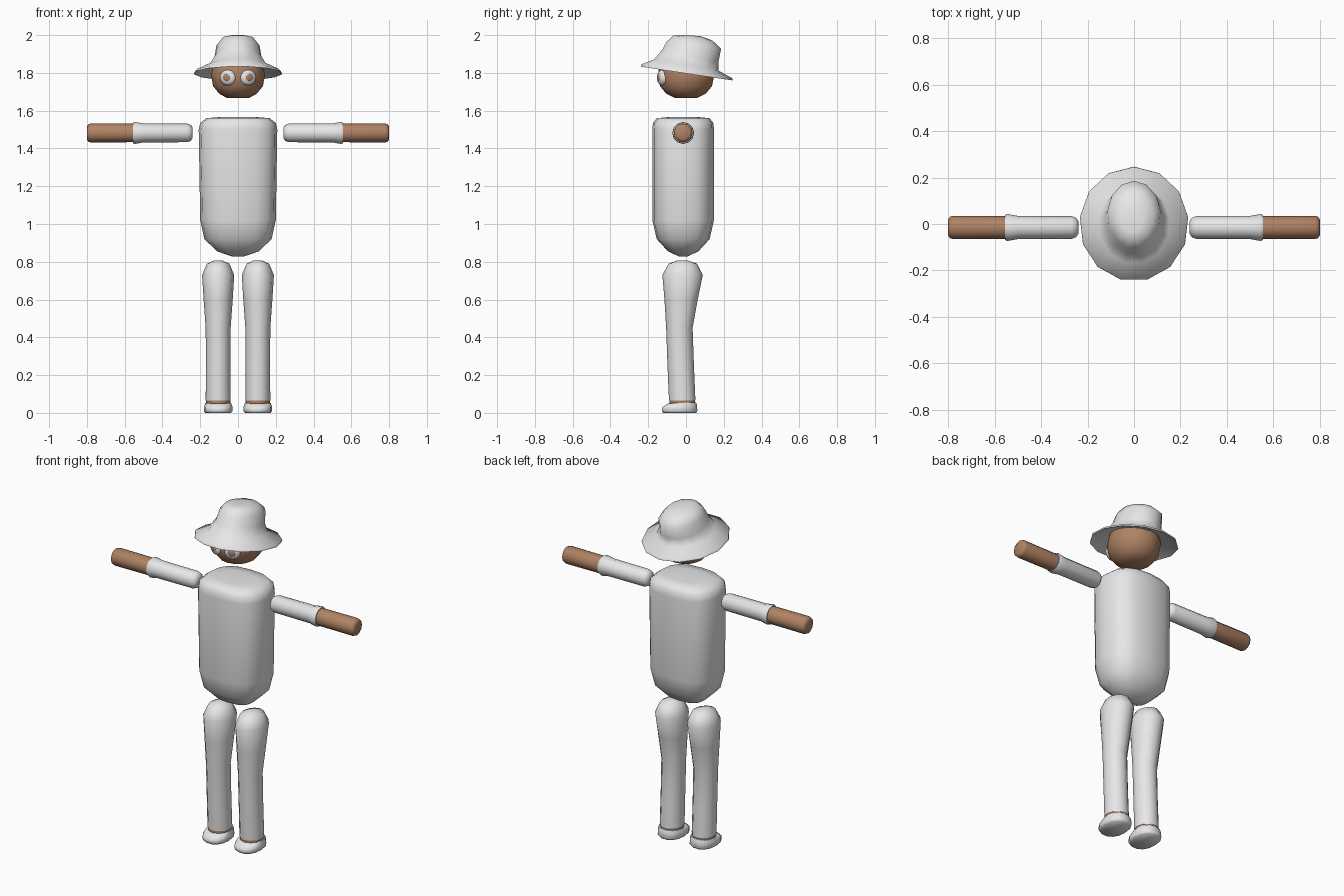
import bpy, bmesh, math
from mathutils import Vector

if "Cube" in bpy.data.objects:
    bpy.data.objects.remove(bpy.data.objects["Cube"])


def material(name, rgb):
    m = bpy.data.materials.new(name)
    m.diffuse_color = (*rgb, 1)
    m.use_nodes = True
    m.node_tree.nodes["Principled BSDF"].inputs["Base Color"].default_value = m.diffuse_color
    return m


WHITE = material("white_cloth", (0.8, 0.8, 0.8))
SKIN = material("brown_skin", (0.43, 0.225, 0.127))


def loft(name, rings, mat, n=12, power=2.0, start=0.0, along="z", angle=60):
    """Skin rings of (cx, cy, cz, rx, ry, tilt); tilt lowers the ring towards +y.
    With along="x" the rings run outwards on x: (x, y, z, radius_y, radius_z, 0)."""
    bm = bmesh.new()
    loops = []
    for cx, cy, cz, rx, ry, tilt in rings:
        loop = []
        for i in range(n):
            a = start + 2 * math.pi * i / n
            c, s = math.cos(a), math.sin(a)
            u = math.copysign(abs(c) ** (2 / power), c) * rx
            v = math.copysign(abs(s) ** (2 / power), s) * ry
            if along == "z":
                p = Vector((cx + u, cy + v, cz - tilt * v))
            else:
                p = Vector((cx, cy + u, cz + v))
            loop.append(bm.verts.new(p))
        loops.append(loop)
    for a, b in zip(loops, loops[1:]):
        for i in range(n):
            j = (i + 1) % n
            bm.faces.new((a[i], a[j], b[j], b[i]))
    bm.faces.new(loops[0][::-1])
    bm.faces.new(loops[-1])
    bmesh.ops.recalc_face_normals(bm, faces=bm.faces)
    mesh = bpy.data.meshes.new(name)
    bm.to_mesh(mesh)
    bm.free()
    ob = bpy.data.objects.new(name, mesh)
    bpy.context.collection.objects.link(ob)
    mesh.materials.append(mat)
    bpy.ops.object.select_all(action="DESELECT")
    ob.select_set(True)
    bpy.context.view_layer.objects.active = ob
    bpy.ops.object.shade_smooth_by_angle(angle=math.radians(angle))
    return ob


# Torso: rounded box with a tapered bottom
loft("torso", [(0, -0.015, z, rx, ry, 0) for z, rx, ry in (
    (0.828, 0.03, 0.022), (0.855, 0.11, 0.08), (0.92, 0.178, 0.14),
    (1.02, 0.2, 0.163), (1.5, 0.208, 0.163), (1.535, 0.2, 0.16),
    (1.56, 0.168, 0.14), (1.566, 0.1, 0.08))], WHITE, n=16, power=2.7)

# Head
loft("head", [(0, 0, z, rx, ry, 0) for z, rx, ry in (
    (1.668, 0.06, 0.06), (1.69, 0.1, 0.105), (1.73, 0.132, 0.138),
    (1.79, 0.143, 0.15), (1.85, 0.13, 0.138), (1.9, 0.09, 0.1))], SKIN, n=16)

# Hat: underside, brim edge and leaning crown
loft("hat", [(0, cy, z, rx, ry, t) for cy, z, rx, ry, t in (
    (0, 1.835, 0.135, 0.14, 0.15), (0, 1.797, 0.235, 0.247, 0.15),
    (0, 1.808, 0.232, 0.245, 0.15), (0, 1.843, 0.155, 0.172, 0.18),
    (0.02, 1.89, 0.125, 0.152, 0.2), (0.04, 1.947, 0.115, 0.146, 0.13),
    (0.035, 1.985, 0.085, 0.105, 0.13), (0.02, 1.998, 0.04, 0.055, 0.05))],
    WHITE, n=13, start=math.pi / 2)


# Eyes: domed discs pressed into the face
def dome(name, centre, r, depth, mat, yaw):
    ob = loft(name, [(0, 0, depth * h, r * k, r * k * 0.95, 0)
                     for h, k in ((-1.5, 1), (0, 1), (0.6, 0.8), (1, 0.4))], mat, n=12)
    ob.rotation_euler = (math.pi / 2, 0, yaw)
    ob.location = centre


for side, tag in ((-1, "right"), (1, "left")):
    yaw = side * 0.35
    out = Vector((math.sin(yaw), -math.cos(yaw), 0))
    eye = Vector((side * 0.055, -0.132, 1.775))
    dome(tag + "_eye", eye, 0.044, 0.016, WHITE, yaw)
    dome(tag + "_pupil", eye + out * 0.015, 0.02, 0.004, SKIN, yaw)

    # Arms: sleeve with flared cuff, then bare forearm
    loft(tag + "_sleeve", [(side * x, -0.015, 1.482, r, r, 0) for x, r in (
        (0.24, 0.027), (0.25, 0.042), (0.268, 0.049), (0.5, 0.05),
        (0.545, 0.058), (0.556, 0.054), (0.556, 0.046))], WHITE, along="x")
    loft(tag + "_forearm", [(side * x, -0.015, 1.482, r, r, 0) for x, r in (
        (0.54, 0.049), (0.78, 0.05), (0.793, 0.046), (0.8, 0.034))], SKIN, along="x")

    # Legs: full thigh narrowing to a straight trouser leg
    cx = side * 0.105
    loft(tag + "_leg", [(cx, cy, z, rx, ry, 0) for z, cy, rx, ry in (
        (0.065, -0.02, 0.066, 0.07), (0.25, -0.028, 0.065, 0.07),
        (0.45, -0.035, 0.066, 0.07), (0.6, -0.026, 0.077, 0.088),
        (0.73, -0.018, 0.085, 0.107), (0.79, -0.017, 0.06, 0.075),
        (0.808, -0.018, 0.02, 0.025))], WHITE)
    loft(tag + "_ankle", [(cx, -0.02, z, 0.064, 0.068, 0) for z in (0.045, 0.068)], SKIN)
    loft(tag + "_shoe", [(cx, cy, z, rx, ry, t) for z, cy, rx, ry, t in (
        (0, -0.034, 0.068, 0.09, 0), (0.01, -0.034, 0.076, 0.096, 0),
        (0.034, -0.034, 0.075, 0.095, -0.06), (0.053, -0.022, 0.068, 0.076, -0.04))],
        WHITE, n=14, power=2.3)
